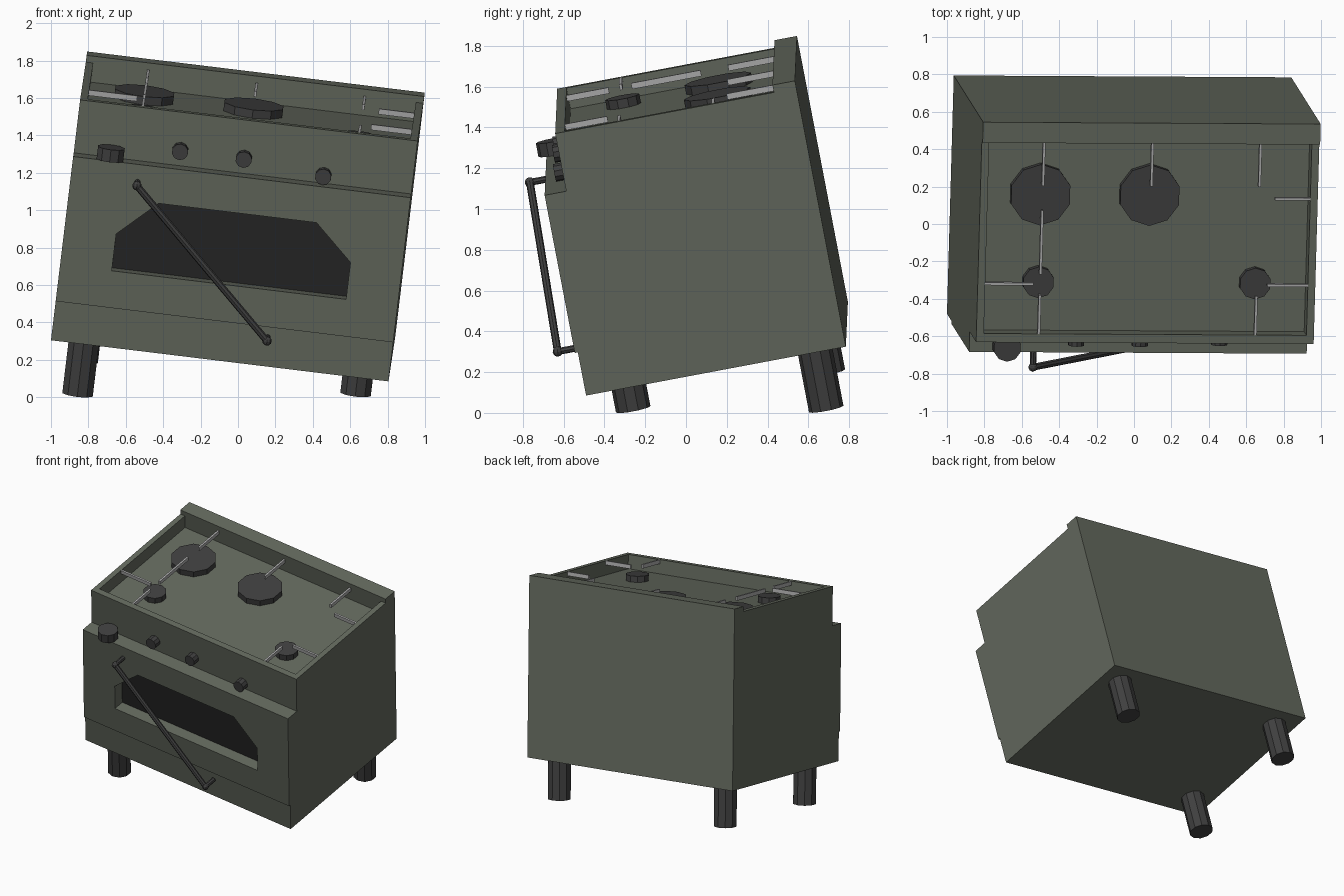
import bpy, bmesh, math
from mathutils import Vector, Matrix

if "Cube" in bpy.data.objects:
    bpy.data.objects.remove(bpy.data.objects["Cube"])

# Stove frame: u = width, v = depth, w = height; the whole stove leans over
U = Vector((0.9926, -0.0055, -0.121)).normalized()
V = Vector((0.028, 0.983, 0.185))
V = (V - U * V.dot(U)).normalized()
W = U.cross(V)
TILT = Matrix.Translation((-1.0, -0.48, 0.305)) @ Matrix((U, V, W)).transposed().to_4x4()
WIDTH, BACK = 1.818, 1.297


def material(name, rgb):
    m = bpy.data.materials.new(name)
    m.diffuse_color = (*rgb, 1)
    m.use_nodes = True
    m.node_tree.nodes["Principled BSDF"].inputs["Base Color"].default_value = m.diffuse_color
    return m


ENAMEL = material("enamel", (0.125, 0.14, 0.11))
IRON = material("dark_iron", (0.05, 0.05, 0.05))
STEEL = material("steel", (0.42, 0.42, 0.42))
GLASS = material("dark_glass", (0.02, 0.02, 0.02))


def finish(name, bm, mat):
    bmesh.ops.recalc_face_normals(bm, faces=bm.faces)
    me = bpy.data.meshes.new(name)
    bm.to_mesh(me)
    bm.free()
    me.materials.append(mat)
    ob = bpy.data.objects.new(name, me)
    bpy.context.collection.objects.link(ob)
    ob.matrix_world = TILT
    return ob


def box(name, lo, hi, mat):
    bm = bmesh.new()
    lo, hi = Vector(lo), Vector(hi)
    size = hi - lo
    bmesh.ops.create_cube(bm, size=1, matrix=Matrix.Translation((lo + hi) / 2) @ Matrix.Diagonal((*size, 1)))
    return finish(name, bm, mat)


def prism(name, points, direction, mat):
    bm = bmesh.new()
    face = bm.faces.new([bm.verts.new(p) for p in points])
    ext = bmesh.ops.extrude_face_region(bm, geom=[face])["geom"]
    if face.is_valid is False or len(bm.faces) < len(points) + 2:
        bm.faces.new([v for v in bm.verts if v not in ext])
    bmesh.ops.translate(bm, verts=[g for g in ext if isinstance(g, bmesh.types.BMVert)], vec=direction)
    return finish(name, bm, mat)


def rod(name, a, b, r, mat, sides=10):
    a, b = Vector(a), Vector(b)
    d = b - a
    bm = bmesh.new()
    m = Matrix.Translation((a + b) / 2) @ d.to_track_quat('Z', 'Y').to_matrix().to_4x4()
    bmesh.ops.create_cone(bm, cap_ends=True, segments=sides, radius1=r, radius2=r, depth=d.length, matrix=m)
    return finish(name, bm, mat)


def cut(ob, cutter):
    cutter.hide_render = True
    mod = ob.modifiers.new("cut", 'BOOLEAN')
    mod.operation = 'DIFFERENCE'
    mod.solver = 'EXACT'
    mod.object = cutter
    bpy.context.view_layer.update()
    bpy.context.view_layer.objects.active = ob
    bpy.ops.object.modifier_apply(modifier=mod.name)
    bpy.data.objects.remove(cutter)


# Body with raised backsplash and sunken cooktop
profile = [(0.093, 0), (BACK, 0), (BACK, 1.337), (1.185, 1.337), (1.185, 1.30), (0.093, 1.30)]
body = prism("body", [(0, v, h) for v, h in profile], (WIDTH, 0, 0), ENAMEL)
cut(body, box("cooktop_cutter", (0.04, 0.14, 1.195), (WIDTH - 0.04, 1.185, 1.5), ENAMEL))

# Drawer, door with recessed window
box("drawer", (0, 0, 0), (WIDTH, 0.093, 0.217), ENAMEL)
door = box("oven_door", (0, -0.015, 0.217), (WIDTH, 0.093, 1.01), ENAMEL)
half = [(0.631, 0.418), (0.631, 0.62), (0.425, 0.813)]
outline = [(WIDTH / 2 + x, h) for x, h in half] + [(WIDTH / 2 - x, h) for x, h in reversed(half)]
cut(door, prism("window_cutter", [(u, -0.1, h) for u, h in outline], (0, 0.18, 0), ENAMEL))
prism("window_glass", [(u, 0.074, h) for u, h in outline], (0, 0.01, 0), GLASS)

# Broken handle hanging from its upper post
top, low = Vector((0.358, -0.115, 0.913)), Vector((1.148, -0.115, 0.16))
rod("handle_bar", top, low, 0.019, IRON, 8)
for p, n in ((top, "upper"), (low, "lower")):
    rod("handle_post_" + n, p, p + Vector((0, 0.1, 0)), 0.017, IRON, 8)
    bm = bmesh.new()
    bmesh.ops.create_uvsphere(bm, u_segments=8, v_segments=6, radius=0.025, matrix=Matrix.Translation(p))
    finish("handle_joint_" + n, bm, IRON)

# Fallen dial on the door ledge and the bare knob stubs
rod("fallen_dial", (0.197, 0.02, 1.01), (0.197, 0.02, 1.078), 0.075, IRON)
for u, h in ((0.564, 1.094), (0.907, 1.094), (1.34, 1.053)):
    rod("knob_stub", (u, 0.04, h), (u, 0.097, h), 0.044, IRON)

# Burners
for u, v, r in ((0.333, 0.885, 0.166), (0.921, 0.885, 0.166), (0.335, 0.408, 0.085), (1.502, 0.408, 0.085)):
    rod("burner", (u, v, 1.19), (u, v, 1.24), r, IRON)

# Remaining pan-support bars: along depth, then along width
Z0, Z1, T = 1.27, 1.30, 0.007
for u, v0, v1 in ((0.337, 0.14, 0.35), (0.337, 0.463, 0.81), (0.337, 0.946, 1.185),
                  (0.921, 0.946, 1.185), (1.503, 0.946, 1.185), (1.503, 0.14, 0.35)):
    box("grate_bar", (u - T, v0, Z0), (u + T, v1, Z1), STEEL)
for v, u0, u1 in ((0.41, 0.04, 0.30), (0.41, 1.56, 1.778), (0.88, 1.588, 1.778)):
    box("grate_bar", (u0, v - T, Z0), (u1, v + T, Z1), STEEL)

# Three legs, front right one missing
for u, v in ((0.175, 0.168), (0.175, 1.14), (1.645, 1.14)):
    rod("leg", (u, v, -0.305), (u, v, 0.01), 0.086, IRON)
